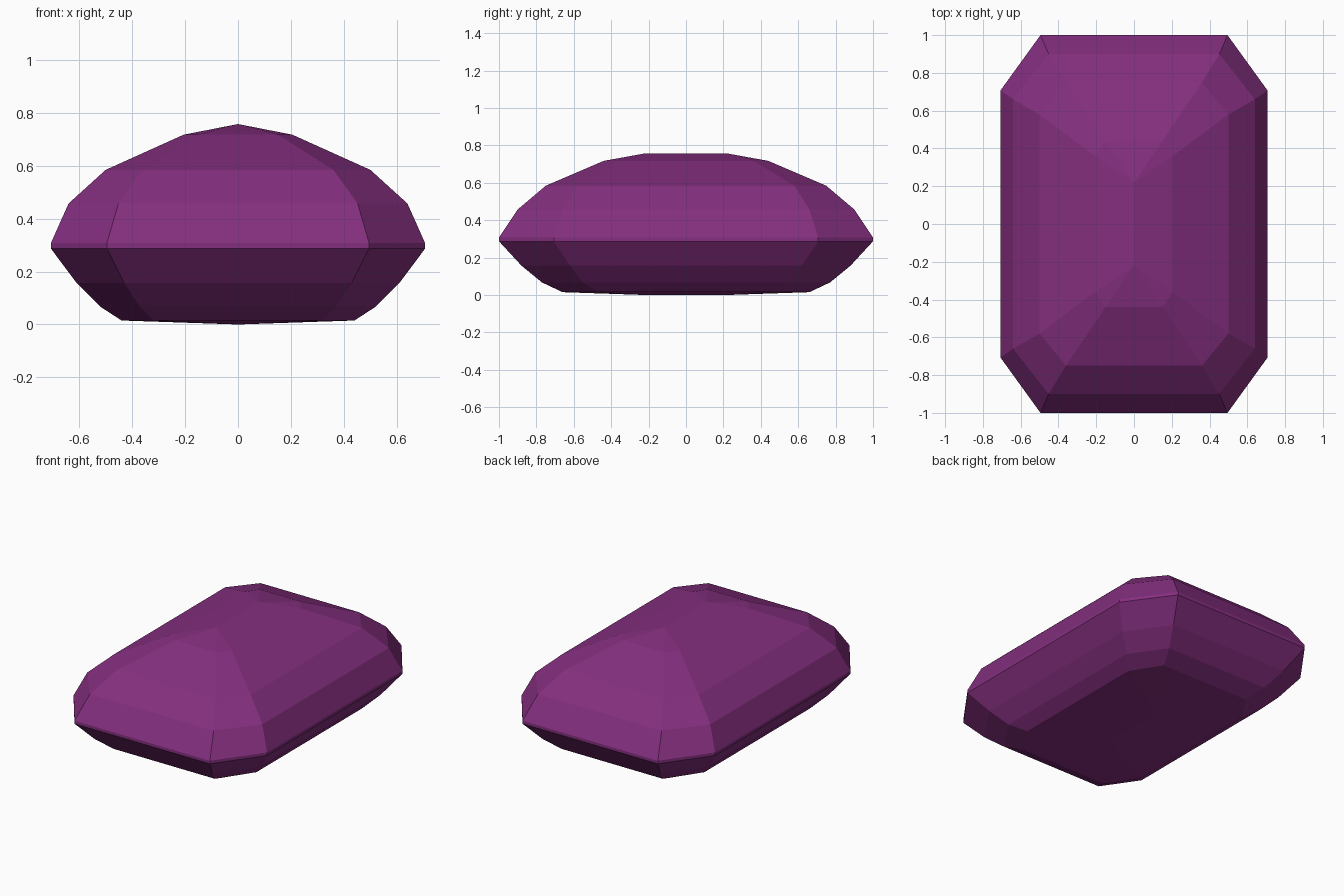
import bpy, bmesh

if "Cube" in bpy.data.objects:
    bpy.data.objects.remove(bpy.data.objects["Cube"])

# Levels: z, half width, half depth, half length of the end edge, half length of the side edge
levels = [
    (0.003, 0.0, 0.22, 0.0, 0.22),     # bottom keel
    (0.018, 0.44, 0.66, 0.32, 0.47),
    (0.07, 0.52, 0.77, 0.37, 0.55),
    (0.16, 0.61, 0.88, 0.43, 0.62),
    (0.29, 0.707, 1.0, 0.495, 0.707),  # girdle
    (0.31, 0.707, 1.0, 0.495, 0.707),
    (0.46, 0.64, 0.90, 0.452, 0.66),
    (0.587, 0.50, 0.75, 0.36, 0.58),
    (0.72, 0.205, 0.44, 0.15, 0.36),
    (0.76, 0.0, 0.218, 0.0, 0.218),    # top ridge
]


def octagon(bm, z, a, b, sx, sy):
    pts = [(sx, -b), (a, -sy), (a, sy), (sx, b),
           (-sx, b), (-a, sy), (-a, -sy), (-sx, -b)]
    return [bm.verts.new((x, y, z - levels[0][0])) for x, y in pts]


# Stack octagons into a cut stone, the end rings collapse into ridges
bm = bmesh.new()
rings = [octagon(bm, *lv) for lv in levels]
for lo, hi in zip(rings, rings[1:]):
    for i in range(8):
        j = (i + 1) % 8
        bm.faces.new((lo[i], lo[j], hi[j], hi[i]))
bmesh.ops.remove_doubles(bm, verts=bm.verts, dist=0.001)
bmesh.ops.recalc_face_normals(bm, faces=bm.faces)

mesh = bpy.data.meshes.new("gemstone")
bm.to_mesh(mesh)
bm.free()
gem = bpy.data.objects.new("gemstone", mesh)
bpy.context.collection.objects.link(gem)

# Purple stone
mat = bpy.data.materials.new("purple_stone")
mat.diffuse_color = (0.23, 0.028, 0.21, 1)
mat.use_nodes = True
mat.node_tree.nodes["Principled BSDF"].inputs["Base Color"].default_value = mat.diffuse_color
mesh.materials.append(mat)
